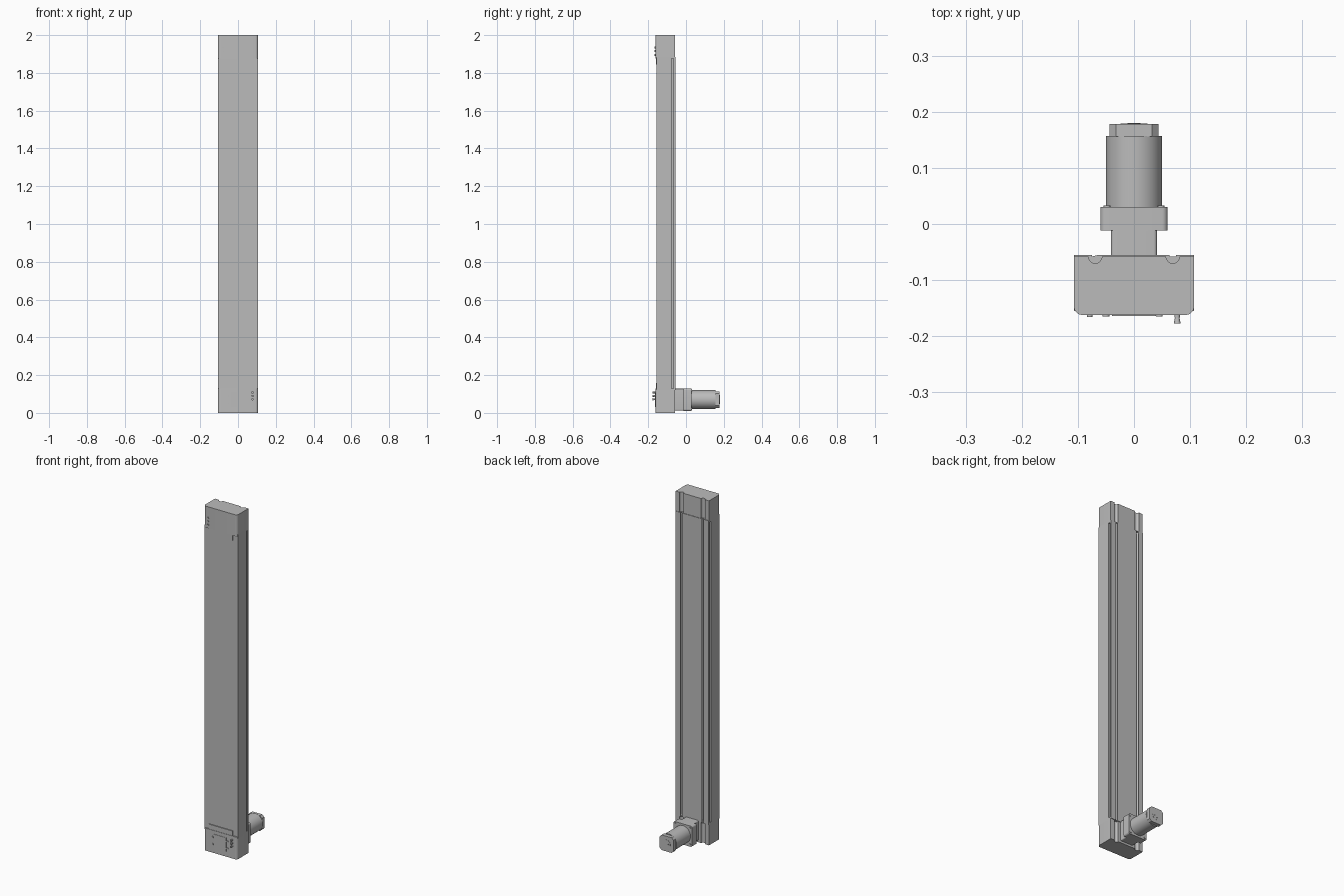
import bpy, bmesh, math
from mathutils import Matrix

if "Cube" in bpy.data.objects:
    bpy.data.objects.remove(bpy.data.objects["Cube"])

COLOR = (0.5, 0.5, 0.5, 1)
grey = bpy.data.materials.new("plain_grey")
grey.use_nodes = True
grey.diffuse_color = COLOR
grey.node_tree.nodes["Principled BSDF"].inputs["Base Color"].default_value = COLOR

HALF, FRONT, BACK = 0.107, -0.162, -0.055
SLOT_X, AXIS_Z = 0.069, 0.07


def finish(name, bm, smooth=False):
    bmesh.ops.recalc_face_normals(bm, faces=bm.faces)
    mesh = bpy.data.meshes.new(name)
    bm.to_mesh(mesh)
    bm.free()
    mesh.materials.append(grey)
    ob = bpy.data.objects.new(name, mesh)
    bpy.context.collection.objects.link(ob)
    if smooth:
        bpy.ops.object.select_all(action="DESELECT")
        ob.select_set(True)
        bpy.context.view_layer.objects.active = ob
        bpy.ops.object.shade_smooth_by_angle(angle=math.radians(35))
    return ob


def arc(cx, cy, r, start, end, n=8):
    angles = [math.radians(start + (end - start) * i / n) for i in range(n + 1)]
    return [(cx + r * math.cos(a), cy + r * math.sin(a)) for a in angles]


def prism(name, outline, low, high, along_y=False, smooth=True):
    """Extrude an outline along z, or along y when the outline is in x, z."""
    bm = bmesh.new()
    rings = []
    for t in (low, high):
        rings.append([bm.verts.new((a, t, b) if along_y else (a, b, t)) for a, b in outline])
    n = len(outline)
    caps = [bm.faces.new(ring) for ring in rings]
    for i in range(n):
        j = (i + 1) % n
        bm.faces.new((rings[0][i], rings[0][j], rings[1][j], rings[1][i]))
    bmesh.ops.triangulate(bm, faces=caps)
    return finish(name, bm, smooth)


def mirrored(half):
    return half + [(-x, y) for x, y in reversed(half)]


def box(name, x0, x1, y0, y1, z0, z1):
    return prism(name, [(x0, y0), (x1, y0), (x1, y1), (x0, y1)], z0, z1, smooth=False)


def rounded_square(hw, hh, r, steps=6):
    pts = []
    for sx, sz, a in ((1, 1, 0), (-1, 1, 90), (-1, -1, 180), (1, -1, 270)):
        pts += arc(sx * (hw - r), AXIS_Z + sz * (hh - r), r, a, a + 90, steps)
    return pts


def rod(name, x, z, r, y0, y1, r2=None, sides=24):
    """Round part lying along y; r is at the front end, r2 at the rear."""
    bm = bmesh.new()
    turn = Matrix.Translation((x, (y0 + y1) / 2, z)) @ Matrix.Rotation(-math.pi / 2, 4, "X")
    bmesh.ops.create_cone(bm, cap_ends=True, segments=sides, radius1=r,
                          radius2=r2 or r, depth=y1 - y0, matrix=turn)
    return finish(name, bm, True)


# Long extruded beam with T-slots in the back and a groove along each side
lip, groove = 0.003, 0.012
beam_half = [(HALF, -0.155), (HALF, -0.077), (HALF - groove, -0.077),
             (HALF - groove, -0.065), (HALF, -0.065), (HALF, BACK),
             (SLOT_X + 0.006, BACK), (SLOT_X + 0.006, BACK - lip),
             (SLOT_X + 0.013, BACK - lip)]
beam_half += arc(SLOT_X, BACK - 0.005, 0.012, 0, -180)
beam_half += [(SLOT_X - 0.013, BACK - lip), (SLOT_X - 0.006, BACK - lip),
              (SLOT_X - 0.006, BACK)]
prism("beam", mirrored(beam_half), 0.12, 1.885)

# End blocks with rounded front corners and open channels
block_back = BACK - 0.003
block_half = arc(HALF - 0.015, FRONT + 0.015, 0.015, -90, 0)
block_half += [(HALF, block_back)]
block_half += arc(SLOT_X, block_back, 0.012, 0, -180)
for name, z0, z1 in (("bottom_block", 0, 0.13), ("top_block", 1.875, 2)):
    prism(name, mirrored(block_half), z0, z1)

# Tabs overlapping the beam front, and thin centre plates
box("bottom_tab", -0.077, 0.077, -0.16, -0.15, 0.12, 0.158)
box("top_tab", -0.077, 0.077, -0.16, -0.15, 1.845, 1.885)
box("centre_plate", -0.039, 0.039, -0.164, -0.16, 0.03, 0.11)

# Connector pins and screws on the block fronts
for i in range(3):
    z = 0.072 + 0.018 * i
    rod(f"pin_base_{i}", 0.077, z, 0.005, -0.167, FRONT + 0.004, sides=16)
    rod(f"connector_pin_{i}", 0.077, z, 0.006, -0.177, -0.166, 0.004, sides=16)
    rod(f"top_pin_{i}", -0.079, 1.895 + 0.02 * i, 0.005, -0.166, FRONT + 0.004, sides=16)
for x in (-0.05, 0.045):
    for z in (0.05, 0.09):
        rod(f"block_screw_{x}_{z}", x, z, 0.006, -0.165, FRONT + 0.004, sides=16)

# Gearbox neck, flange, motor body and end cap
prism("gearbox_neck", rounded_square(0.041, 0.058, 0.006), BACK - 0.01, -0.012, True)
prism("motor_flange", rounded_square(0.06, 0.06, 0.01), -0.012, 0.03, True)
rod("motor_body", 0, AXIS_Z, 0.05, 0.029, 0.157, sides=48)
prism("motor_end_cap", rounded_square(0.044, 0.044, 0.012, 1), 0.156, 0.178, True, False)
rod("end_cap_ring", 0, AXIS_Z, 0.024, 0.177, 0.179, sides=32)
rod("end_cap_hub", 0, AXIS_Z, 0.012, 0.178, 0.18, sides=24)

# Flange screws
for x in (-0.048, 0.048):
    for dz in (-0.048, 0.048):
        rod(f"flange_screw_{x}_{dz}", x, AXIS_Z + dz, 0.006, 0.028, 0.033, sides=12)
